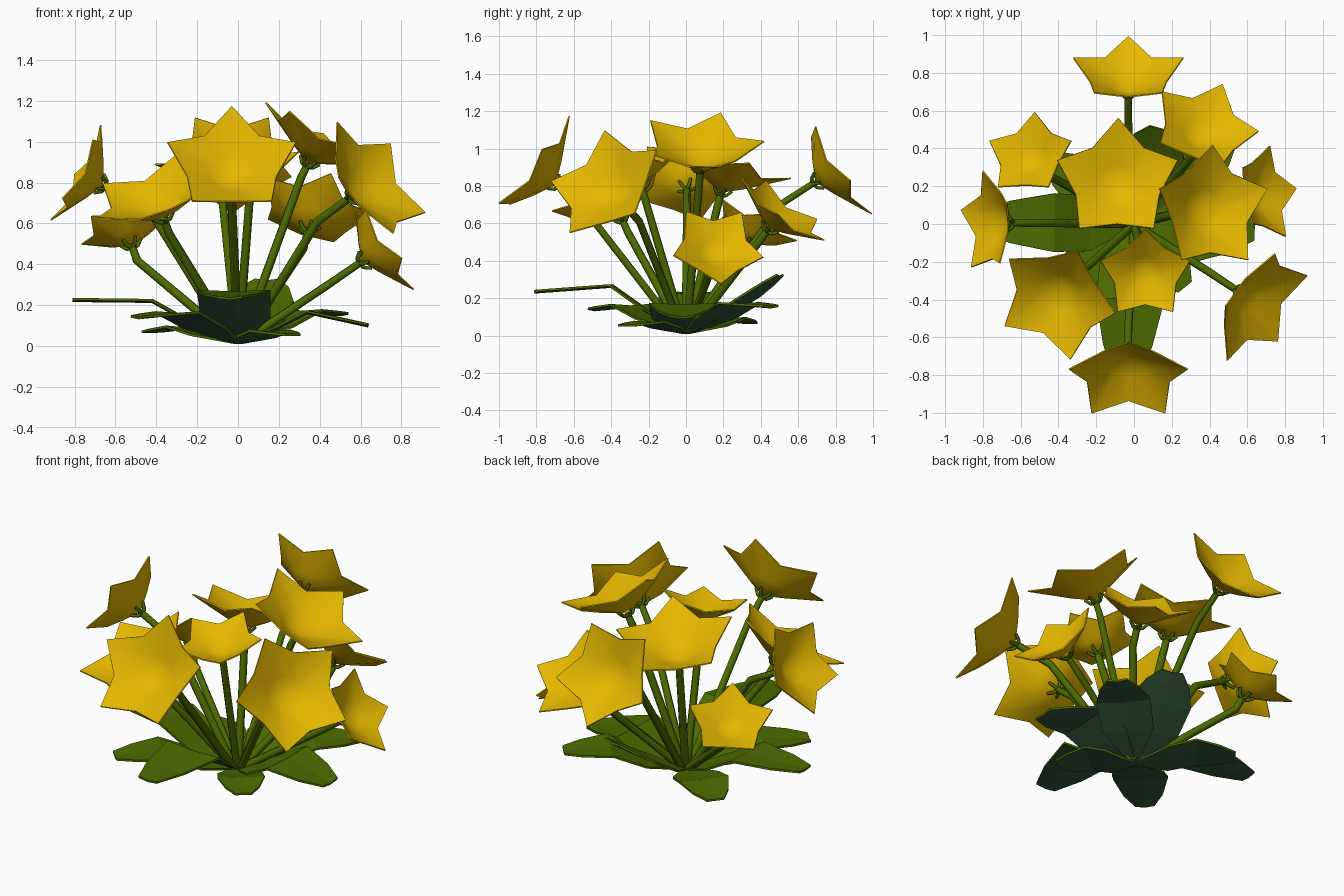
import bpy, bmesh, math
from mathutils import Vector

cube = bpy.data.objects.get("Cube")
if cube:
    bpy.data.objects.remove(cube, do_unlink=True)


def material(name, rgb):
    m = bpy.data.materials.new(name)
    m.use_nodes = True
    m.diffuse_color = (*rgb, 1)
    m.node_tree.nodes["Principled BSDF"].inputs["Base Color"].default_value = (*rgb, 1)
    return m


YELLOW = material("petal_yellow", (0.78, 0.48, 0.0))
GREEN = material("leaf_green", (0.075, 0.145, 0.0))
DARK = material("leaf_underside_green", (0.032, 0.09, 0.042))


def add_object(name, data, mats):
    ob = bpy.data.objects.new(name, data)
    bpy.context.collection.objects.link(ob)
    for m in mats:
        data.materials.append(m)
    return ob


def make_mesh(ob):
    # turn curves and modifiers into plain mesh
    bpy.ops.object.select_all(action="DESELECT")
    bpy.context.view_layer.objects.active = ob
    ob.select_set(True)
    bpy.ops.object.convert(target="MESH")


def tubes(name, paths, radius):
    cu = bpy.data.curves.new(name, "CURVE")
    cu.dimensions = "3D"
    cu.bevel_depth = radius
    cu.bevel_resolution = 1
    cu.use_fill_caps = True
    for path in paths:
        sp = cu.splines.new("POLY")
        sp.points.add(len(path) - 1)
        for i, (pt, p) in enumerate(zip(sp.points, path)):
            pt.co = (*p, 1)
            pt.radius = 1 - 0.25 * i / (len(path) - 1)
    make_mesh(add_object(name, cu, [GREEN]))


def solidify(ob, thickness, back=0):
    mod = ob.modifiers.new("thickness", "SOLIDIFY")
    mod.thickness = thickness
    mod.offset = -1
    mod.material_offset = back
    make_mesh(ob)


def flower(label, apex, normal, tip, radius):
    apex, n, t = Vector(apex), Vector(normal).normalized(), Vector(tip)
    u = (t - n * t.dot(n)).normalized()
    v = n.cross(u)

    def ring_dir(i):
        a = math.pi * i / 5
        return u * math.cos(a) + v * math.sin(a)

    # five-pointed cup
    bm = bmesh.new()
    centre = bm.verts.new(apex)
    inner, outer = [], []
    for i in range(10):
        r, h = (0.69, 0.36) if i % 2 else (1.0, 0.52)
        d = ring_dir(i)
        inner.append(bm.verts.new(apex + radius * (0.34 * d + 0.16 * n)))
        outer.append(bm.verts.new(apex + radius * (r * d + h * n)))
    for i in range(10):
        j = (i + 1) % 10
        bm.faces.new((centre, inner[i], inner[j]))
        bm.faces.new((inner[i], outer[i], outer[j], inner[j]))
    me = bpy.data.meshes.new("flower")
    bm.to_mesh(me)
    bm.free()
    ob = add_object(label + "_flower", me, [YELLOW])
    solidify(ob, 0.007)
    bpy.ops.object.shade_smooth_by_angle(angle=math.radians(40))

    # stem bends towards the flower's facing direction, more when it leans far
    base = Vector((apex.x * 0.06, apex.y * 0.06, 0.03))
    bend = apex - (0.035 + 0.42 * (1 - n.z)) * n
    tubes(label + "_stem", [(base, bend, apex - 0.025 * n, apex - 0.006 * n)], 0.023)
    # small sepals hugging the back of the cup
    root = apex - 0.025 * n
    tubes(label + "_sepals",
          [(root, root + 0.03 * ring_dir(k) + 0.01 * n, root + 0.055 * ring_dir(k) + 0.04 * n)
           for k in range(0, 10, 2)], 0.011)


def leaf(label, angle, peak, end, width):
    a = math.radians(angle)
    out, side = Vector((math.cos(a), math.sin(a), 0)), Vector((-math.sin(a), math.cos(a), 0))
    (pr, pz), (er, ez) = peak, end
    # rows of radius, height, half width
    rows = [(0, 0.02, 0.12 * width),
            (pr * 0.55, pz * 0.5 + 0.01, 0.95 * width),
            (pr, pz, width),
            (pr + 0.6 * (er - pr), pz + 0.6 * (ez - pz), 0.72 * width),
            (er, ez, 0.35 * width)]
    bm = bmesh.new()
    grid = [[bm.verts.new(out * r + side * s * w + Vector((0, 0, z - 0.008 * (s == 0) * (w > 0.05))))
             for s in (-1, 0, 1)] for r, z, w in rows]
    for lo, hi in zip(grid, grid[1:]):
        for k in range(2):
            bm.faces.new((lo[k], hi[k], hi[k + 1], lo[k + 1]))
    me = bpy.data.meshes.new("leaf")
    bm.to_mesh(me)
    bm.free()
    solidify(add_object(label + "_leaf", me, [GREEN, DARK]), 0.012, back=1)


# label, cup base, facing, direction of one tip, radius
for spec in [
    ("back", (-0.03, 0.697, 0.825), (0, 0.84, 0.54), (0, 0.3, -0.4), 0.305),
    ("front", (-0.03, -0.702, 0.811), (0, -0.78, 0.63), (0, 0.4, 0.5), 0.33),
    ("centre_back", (-0.08, 0.19, 0.771), (-0.05, 0.28, 0.96), (0, 1, 0), 0.335),
    ("centre_left", (0.346, 0.075, 0.898), (0.45, 0.04, 0.89), (0, 1, 0), 0.335),
    ("back_left", (0.345, 0.445, 0.575), (0.2, 0.59, 0.79), (0.09, 0.2, -0.15), 0.29),
    ("left", (0.612, 0.147, 0.417), (0.8, 0.15, 0.55), (0.1, 0, -1), 0.255),
    ("centre_front", (0.06, -0.24, 0.809), (0.0, -0.24, 0.97), (0, 1, 0), 0.247),
    ("front_right", (-0.365, -0.345, 0.629), (-0.3, -0.39, 0.87), (0.13, 0.28, 0.1), 0.333),
    ("right", (-0.668, 0.005, 0.789), (-0.88, 0, 0.46), (0, 0.35, 1), 0.275),
    ("front_left", (0.559, -0.361, 0.734), (0.71, -0.47, 0.52), (-0.19, 0, 0.29), 0.335),
    ("back_right", (-0.523, 0.322, 0.5), (-0.3, 0.42, 0.86), (0.0, 0.22, 0), 0.24),
]:
    flower(*spec)

# label, heading in degrees, bend and end as radius and height, half width
for spec in [
    ("right", 179, (0.42, 0.23), (0.81, 0.235), 0.155),
    ("front", 267, (0.40, 0.275), (0.81, 0.245), 0.18),
    ("back", 74, (0.36, 0.22), (0.52, 0.33), 0.18),
    ("left", 358, (0.34, 0.175), (0.64, 0.11), 0.185),
    ("front_right", 225, (0.42, 0.17), (0.69, 0.15), 0.15),
    ("back_left", 42, (0.42, 0.18), (0.68, 0.165), 0.15),
    ("front_left", 309, (0.25, 0.08), (0.43, 0.06), 0.13),
    ("back_right", 142, (0.34, 0.10), (0.56, 0.075), 0.14),
]:
    leaf(*spec)
